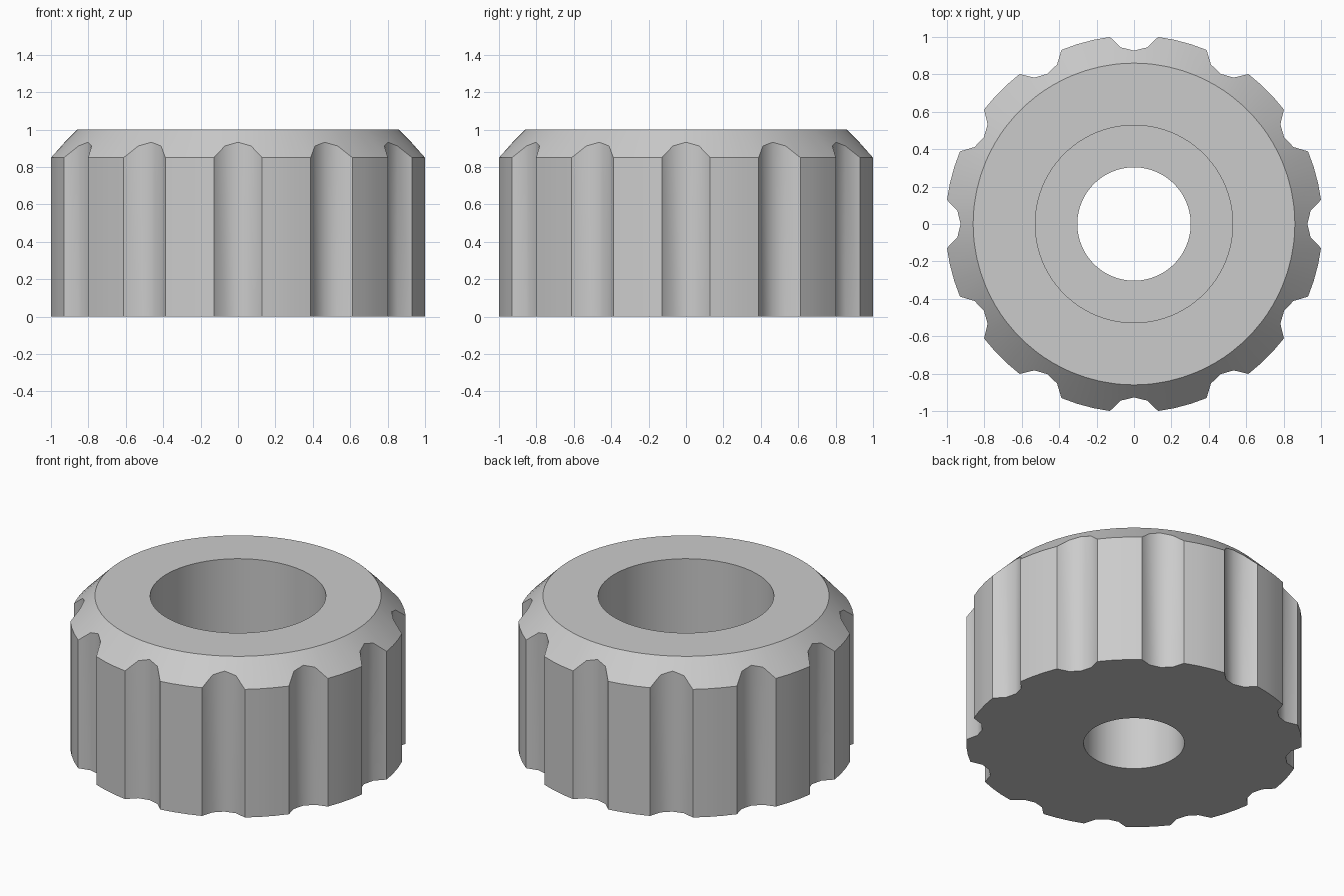
import bpy
import bmesh
from math import sin, cos, pi, hypot, atan2, radians

old = bpy.data.objects.get("Cube")
if old:
    bpy.data.objects.remove(old)

HEIGHT = 1.0
OUTER_R = 1.008
RIM_R = 0.86        # inner edge of the chamfer on the top face
CHAMFER = 0.15
BORE_R = 0.528
FLOOR_Z = 0.4       # bottom of the counterbore
HOLE_R = 0.303
GRIPS = 12

grey = bpy.data.materials.new("plain grey")
grey.use_nodes = True
grey.diffuse_color = (0.6, 0.6, 0.6, 1)
grey.node_tree.nodes["Principled BSDF"].inputs["Base Color"].default_value = grey.diffuse_color


def fluted_outline():
    """Polar outline: one flute and one arc of rim, repeated around."""
    flute = [(x, y) for x, y in ((-0.129, 1.0), (-0.07, 0.944), (0, 0.927), (0.07, 0.944), (0.129, 1.0))]
    sector = [(atan2(x, y), hypot(x, y)) for x, y in flute]
    start, step = sector[-1][0], 2 * pi / GRIPS
    width = step - 2 * start
    sector += [(start + width * k / 3, OUTER_R) for k in (1, 2)]
    return [(a + i * step, r) for i in range(GRIPS) for a, r in sector]


outline = fluted_outline()


def chamfer_z(r):
    return HEIGHT - CHAMFER * (r - RIM_R) / (OUTER_R - RIM_R)


# Each ring gives radius and height from the outline radius
rings = [
    lambda r: (r, 0),
    lambda r: (r, chamfer_z(r)),
    lambda r: (RIM_R, HEIGHT),
    lambda r: (BORE_R, HEIGHT),
    lambda r: (BORE_R, FLOOR_Z),
    lambda r: (HOLE_R, FLOOR_Z),
    lambda r: (HOLE_R, 0),
]

# Knob body: bridge the closed loop of rings
bm = bmesh.new()
loops = []
for ring in rings:
    loop = []
    for a, r in outline:
        radius, z = ring(r)
        loop.append(bm.verts.new((radius * sin(a), radius * cos(a), z)))
    loops.append(loop)
n = len(outline)
for j, low in enumerate(loops):
    high = loops[(j + 1) % len(loops)]
    for i in range(n):
        k = (i + 1) % n
        bm.faces.new((low[i], low[k], high[k], high[i]))
bmesh.ops.recalc_face_normals(bm, faces=bm.faces)

mesh = bpy.data.meshes.new("fluted_knob")
bm.to_mesh(mesh)
bm.free()
mesh.materials.append(grey)
knob = bpy.data.objects.new("fluted_knob", mesh)
bpy.context.collection.objects.link(knob)

bpy.ops.object.select_all(action="DESELECT")
knob.select_set(True)
bpy.context.view_layer.objects.active = knob
bpy.ops.object.shade_smooth_by_angle(angle=radians(32))
